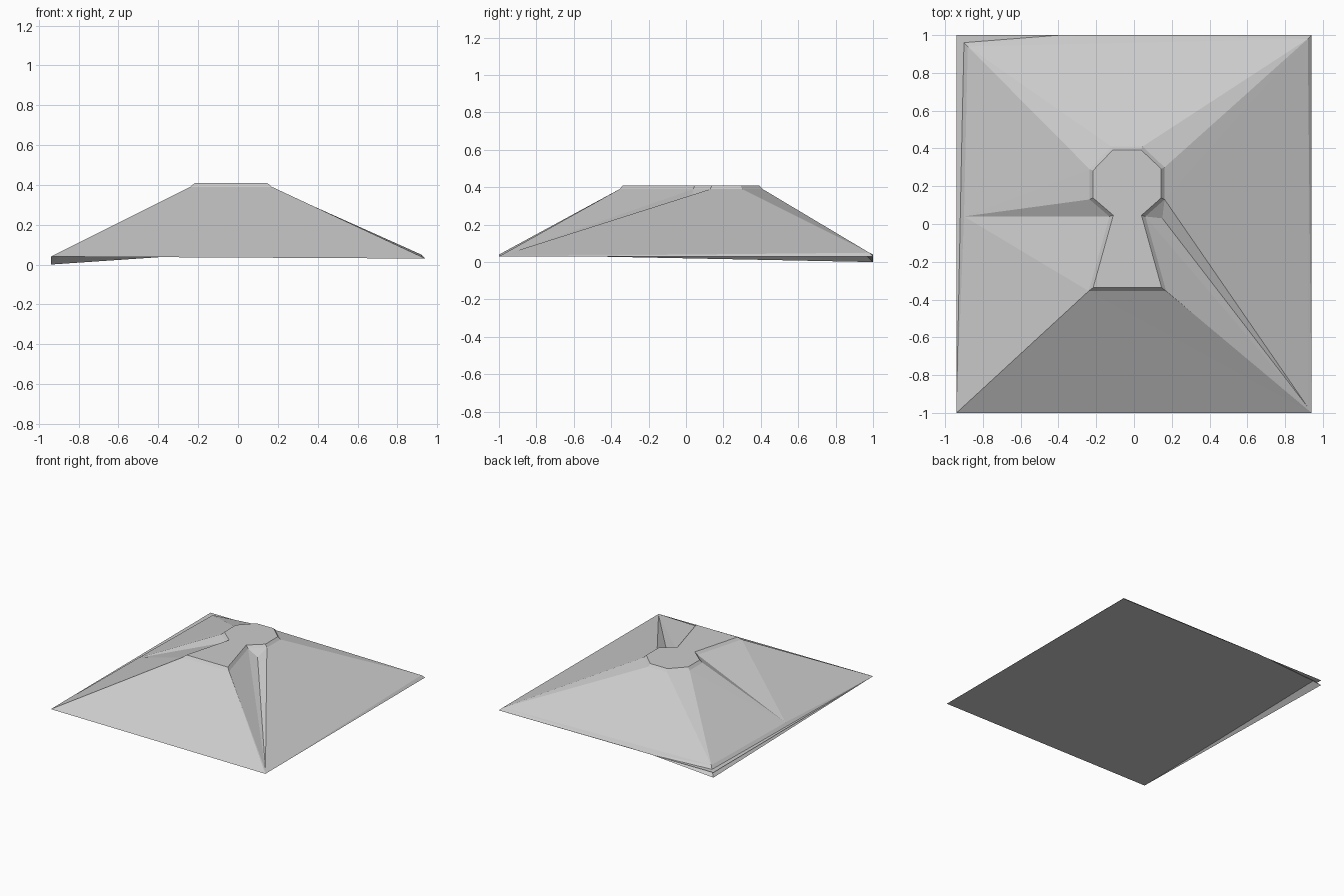
import bpy

cube = bpy.data.objects.get("Cube")
if cube:
    bpy.data.objects.remove(cube, do_unlink=True)

stone = bpy.data.materials.new("stone_grey")
stone.use_nodes = True
GREY = (0.6, 0.6, 0.6, 1)
stone.diffuse_color = GREY
stone.node_tree.nodes["Principled BSDF"].inputs["Base Color"].default_value = GREY


def build(name, points, faces, up=True):
    """Make a flat-shaded mesh whose faces all point up or all down."""
    names = list(points)
    mesh = bpy.data.meshes.new(name)
    mesh.from_pydata([points[n] for n in names], [],
                     [[names.index(n) for n in f.split()] for f in faces])
    mesh.update()
    for poly in mesh.polygons:
        if (poly.normal.z > 0) != up:
            poly.flip()
    mesh.materials.append(stone)
    obj = bpy.data.objects.new(name, mesh)
    bpy.context.collection.objects.link(obj)
    return obj


# Keyhole outline, counter-clockwise from the front right corner
RIM, TOP, INSET = 0.39, 0.41, 0.018
outline = [(-.24, -.355), (.17, -.355), (.06, .04), (.162, .13), (.162, .3),
           (.045, .41), (-.12, .41), (-.235, .29), (-.235, .13), (-.13, .04)]
count = len(outline)


def inset(i):
    """Move an outline point inwards by the mitre of its two edges."""
    (ax, ay), (bx, by), (cx, cy) = (outline[(i + k) % count] for k in (-1, 0, 1))
    u, v = (bx - ax, by - ay), (cx - bx, cy - by)
    lu, lv = (u[0]**2 + u[1]**2)**.5, (v[0]**2 + v[1]**2)**.5
    n, m = (-u[1] / lu, u[0] / lu), (-v[1] / lv, v[0] / lv)
    s = INSET / (1 + n[0] * m[0] + n[1] * m[1])
    return bx + (n[0] + m[0]) * s, by + (n[1] + m[1]) * s


# Raised plateau with its bevelled rim
cap = {f"o{i}": (*p, RIM) for i, p in enumerate(outline)}
cap |= {f"i{i}": (*inset(i), TOP) for i in range(count)}
cap_faces = [" ".join(f"i{i}" for i in range(count))]
cap_faces += [f"o{i} o{(i + 1) % count} i{(i + 1) % count} i{i}" for i in range(count)]
build("plateau", cap, cap_faces)

# Slopes running from the rim out to the corners, with a gully on each side
slope = {f"o{i}": (*p, RIM) for i, p in enumerate(outline)}
slope |= {
    "front_right": (-.94, -1, .04), "front_left": (.94, -1, .03),
    "toe_front": (.92, -.97, .04), "toe_back": (.92, .98, .05),
    "back_left": (.94, 1, .03), "back_mid": (-.35, 1, .04),
    "back_right": (-.94, 1, 0), "toe_corner": (-.88, .94, .06),
    "toe_right": (-.9, .04, .06), "gully": (.15, .03, .35),
}
build("slopes", slope, [
    "o0 front_right front_left", "o0 front_left o1",
    "o1 front_left toe_front", "o1 toe_front o2",
    "o2 toe_front gully", "o2 gully o3", "o3 gully toe_front",
    "o3 toe_front toe_back", "o3 toe_back o4", "o4 toe_back o5",
    "o5 toe_back o6", "o6 toe_back toe_corner", "o6 toe_corner o7",
    "o7 toe_corner toe_right", "o7 toe_right o8", "o8 toe_right o9",
    "o9 toe_right o0", "o0 toe_right front_right",
    "front_left back_left toe_back", "front_left toe_back toe_front",
    "back_left back_mid toe_back", "toe_back back_mid toe_corner",
    "back_mid back_right toe_corner", "back_right front_right toe_right",
    "back_right toe_right toe_corner",
])

# Thin ground sheet closing the underside
ground = {"a": (-.94, -1, .04), "b": (.94, -1, .03),
          "c": (.94, 1, .03), "d": (-.94, 1, .04)}
build("base_sheet", ground, ["a b c", "a c d"], up=False)
